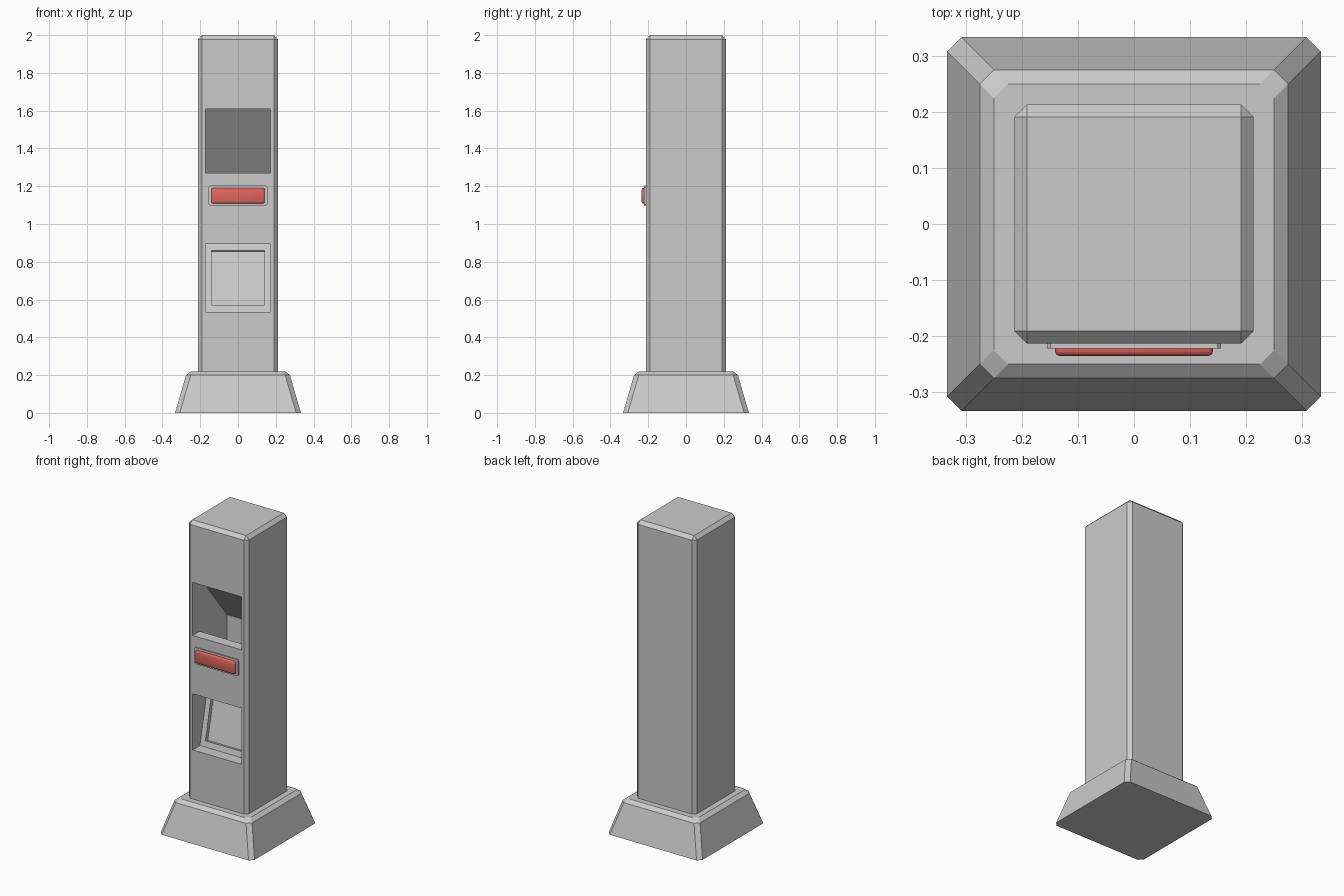
import bpy, bmesh
from mathutils import Vector

if "Cube" in bpy.data.objects:
    bpy.data.objects.remove(bpy.data.objects["Cube"])


def to_object(name, bm):
    bmesh.ops.recalc_face_normals(bm, faces=bm.faces)
    mesh = bpy.data.meshes.new(name)
    bm.to_mesh(mesh)
    bm.free()
    obj = bpy.data.objects.new(name, mesh)
    bpy.context.collection.objects.link(obj)
    return obj


def box(name, lo, hi, bevel=0, segments=1, keep=lambda e: True):
    """Axis-aligned box with chosen edges bevelled."""
    bm = bmesh.new()
    bmesh.ops.create_cube(bm, size=1)
    lo, hi = Vector(lo), Vector(hi)
    for v in bm.verts:
        v.co = Vector([(lo[i] + hi[i]) / 2 + v.co[i] * (hi[i] - lo[i]) for i in range(3)])
    edges = [e for e in bm.edges if keep(e)]
    if bevel:
        bmesh.ops.bevel(bm, geom=edges, offset=bevel, segments=segments,
                        profile=0.5, affect='EDGES')
    return to_object(name, bm)


def prism(name, profile, half_width):
    """Extrude a (y, z) profile symmetrically along x."""
    bm = bmesh.new()
    face = bm.faces.new([bm.verts.new((-half_width, y, z)) for y, z in profile])
    ext = bmesh.ops.extrude_face_region(bm, geom=[face])
    moved = [g for g in ext['geom'] if isinstance(g, bmesh.types.BMVert)]
    bmesh.ops.translate(bm, verts=moved, vec=(2 * half_width, 0, 0))
    return to_object(name, bm)


def cut(target, cutter):
    mod = target.modifiers.new('cut', 'BOOLEAN')
    mod.operation = 'DIFFERENCE'
    mod.solver = 'EXACT'
    mod.object = cutter
    bpy.context.view_layer.objects.active = target
    bpy.ops.object.modifier_apply(modifier=mod.name)
    bpy.data.objects.remove(cutter)


# Flared base: lofted square rings with clipped corners
bm = bmesh.new()
rings = []
for half, z in ((0.333, 0), (0.275, 0.2), (0.25, 0.22)):
    c = half - 0.025
    pts = [(half, -c), (half, c), (c, half), (-c, half),
           (-half, c), (-half, -c), (-c, -half), (c, -half)]
    rings.append([bm.verts.new((x, y, z)) for x, y in pts])
for a, b in zip(rings, rings[1:]):
    for i in range(8):
        j = (i + 1) % 8
        bm.faces.new((a[i], a[j], b[j], b[i]))
bm.faces.new(rings[0])
bm.faces.new(rings[-1])
to_object('base', bm)

# Pillar: chamfered everywhere except its buried bottom
pillar = box('pillar', (-0.213, -0.213, 0.1), (0.213, 0.213, 2), 0.022,
             keep=lambda e: max(v.co.z for v in e.verts) > 1.5)

# Upper hatch: sloping hood over a well behind a front lip
cut(pillar, prism('upper_cutter', [(-0.25, 1.27), (-0.143, 1.27), (-0.143, 1.02),
                                   (0.137, 1.02), (0.137, 1.27), (-0.138, 1.61),
                                   (-0.25, 1.61)], 0.173))

# Lower hatch: leaning back wall
low, high = Vector((-0.139, 0.535)), Vector((-0.058, 0.895))
cut(pillar, prism('lower_cutter', [(-0.25, low.y), low, high, (-0.25, high.y)], 0.173))

# Shallow inset panel square to the leaning wall
slope = (high - low).normalized()
inward = Vector((slope.y, -slope.x))
a, b = low.lerp(high, 0.1), low.lerp(high, 0.9)
cut(pillar, prism('panel_cutter', [a - inward * 0.01, a + inward * 0.025,
                                   b + inward * 0.025, b - inward * 0.01], 0.14))

# Button plate with clipped corners
box('button_plate', (-0.155, -0.222, 1.097), (0.155, -0.2, 1.203), 0.006,
    keep=lambda e: abs(e.verts[0].co.y - e.verts[1].co.y) > 0.01)

# Soft red button
button = box('button', (-0.141, -0.235, 1.109), (0.141, -0.205, 1.19), 0.008, 2)
for p in button.data.polygons:
    p.use_smooth = True
red = bpy.data.materials.new('red')
red.diffuse_color = (0.75, 0.13, 0.11, 1)
red.use_nodes = True
red.node_tree.nodes["Principled BSDF"].inputs["Base Color"].default_value = red.diffuse_color
button.data.materials.append(red)
